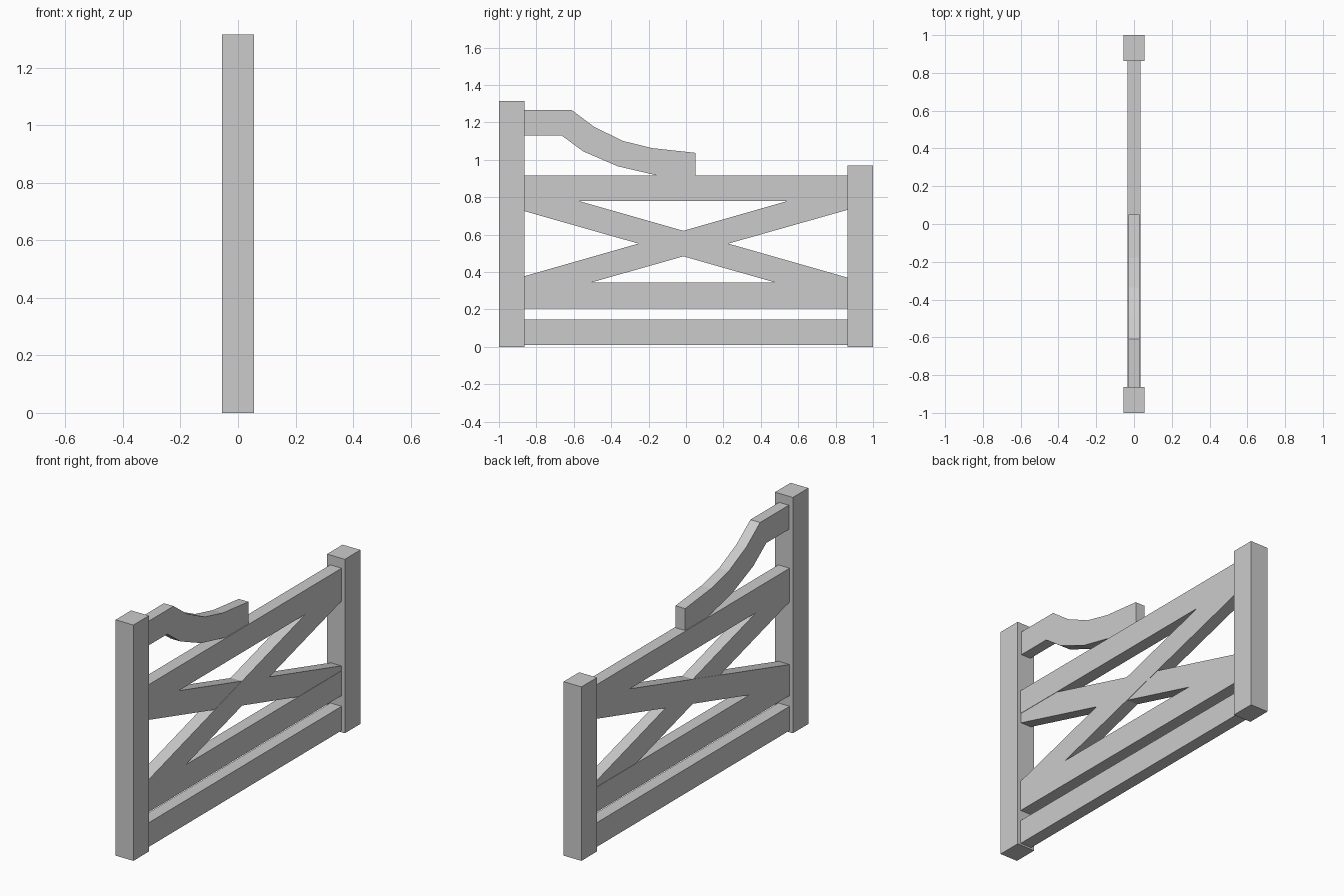
import bpy, bmesh

if "Cube" in bpy.data.objects:
    bpy.data.objects.remove(bpy.data.objects["Cube"])


def plank(name, profile, half):
    """Extrude a (y, z) outline symmetrically along x."""
    bm = bmesh.new()
    face = bm.faces.new([bm.verts.new((-half, y, z)) for y, z in profile])
    ext = bmesh.ops.extrude_face_region(bm, geom=[face])
    moved = [v for v in ext["geom"] if isinstance(v, bmesh.types.BMVert)]
    bmesh.ops.translate(bm, verts=moved, vec=(2 * half, 0, 0))
    bmesh.ops.recalc_face_normals(bm, faces=bm.faces)
    mesh = bpy.data.meshes.new(name)
    bm.to_mesh(mesh)
    bm.free()
    obj = bpy.data.objects.new(name, mesh)
    bpy.context.collection.objects.link(obj)
    return obj


def board(name, y0, y1, z0, z1, half):
    return plank(name, [(y0, z0), (y1, z0), (y1, z1), (y0, z1)], half)


L, R = -0.863, 0.863   # inner faces of the posts
LOW, HIGH = 0.343, 0.78  # opening filled by the cross braces

# Posts
board("tall_post", -1, L, 0, 1.315, 0.055)
board("short_post", R, 1, 0, 0.97, 0.055)

# Horizontal rails
for name, z0, z1 in (("bottom_rail", 0.01, 0.145),
                     ("middle_rail", 0.205, LOW),
                     ("top_rail", HIGH, 0.915)):
    board(name, L, R, z0, z1, 0.035)

# Diagonal braces, trimmed against posts and rails
plank("falling_brace", [(L, 0.725), (0.48, LOW), (R, LOW),
                        (R, 0.37), (-0.575, HIGH), (L, HIGH)], 0.033)
plank("rising_brace", [(L, LOW), (-0.51, LOW), (R, 0.732),
                       (R, HIGH), (0.545, HIGH), (L, 0.378)], 0.035)

# Swept handle above the top rail
upper = [(L, 1.265), (-0.61, 1.265), (-0.49, 1.175), (-0.335, 1.1),
         (-0.18, 1.062), (0.05, 1.037)]
lower = [(0.05, 0.915), (-0.15, 0.915), (-0.365, 0.965), (-0.55, 1.045),
         (-0.665, 1.13), (L, 1.13)]
plank("curved_arm", upper + lower, 0.03)
